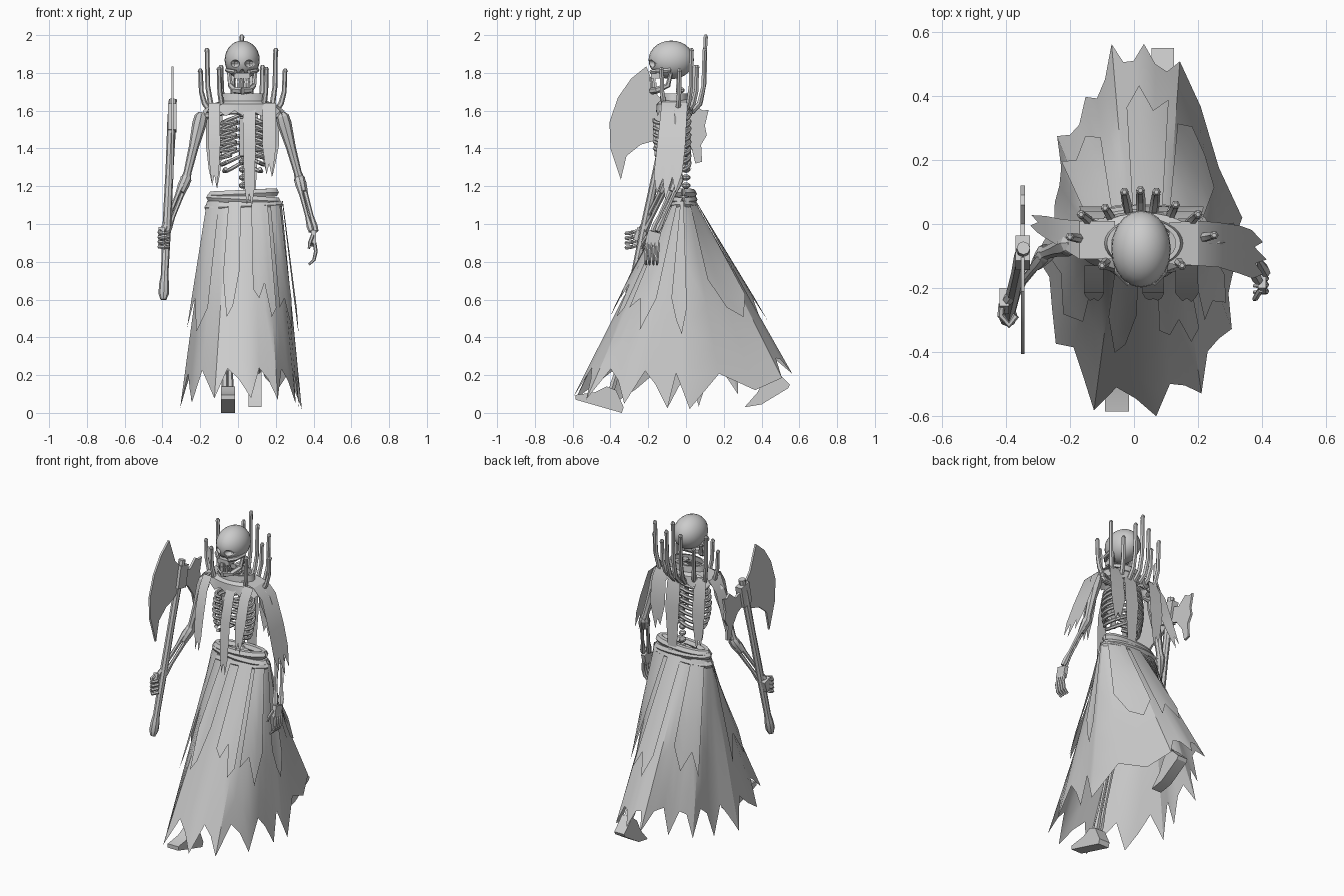
import bpy, bmesh, math
from math import sin, cos, pi, radians
from mathutils import Vector as V, Matrix

if "Cube" in bpy.data.objects:
    bpy.data.objects.remove(bpy.data.objects["Cube"])

grey = bpy.data.materials.new("plain_grey")
grey.use_nodes = True
grey.diffuse_color = (0.6, 0.6, 0.6, 1)
grey.node_tree.nodes["Principled BSDF"].inputs["Base Color"].default_value = (0.6, 0.6, 0.6, 1)


def add(name, bm):
    bmesh.ops.recalc_face_normals(bm, faces=bm.faces)
    mesh = bpy.data.meshes.new(name)
    bm.to_mesh(mesh)
    bm.free()
    mesh.materials.append(grey)
    ob = bpy.data.objects.new(name, mesh)
    bpy.context.collection.objects.link(ob)
    bpy.ops.object.select_all(action="DESELECT")
    ob.select_set(True)
    bpy.context.view_layer.objects.active = ob
    bpy.ops.object.shade_smooth_by_angle(angle=radians(30))
    return ob


def sheet(name, rows, closed=False, caps=False):
    bm = bmesh.new()
    grid = [[bm.verts.new(p) for p in row] for row in rows]
    n = len(rows[0])
    for a, b in zip(grid, grid[1:]):
        for j in range(n if closed else n - 1):
            k = (j + 1) % n
            bm.faces.new((a[j], a[k], b[k], b[j]))
    if caps:
        bm.faces.new(grid[0])
        bm.faces.new(grid[-1])
    return add(name, bm)


def tube(name, pts, radii, ref=(0, 1, 0), sides=6):
    pts = [V(p) for p in pts]
    rows = []
    for i, p in enumerate(pts):
        t = (pts[min(i + 1, len(pts) - 1)] - pts[max(i - 1, 0)]).normalized()
        u = t.cross(V(ref)).normalized()
        w = t.cross(u)
        r = radii[i] if isinstance(radii, (list, tuple)) else radii
        rows.append([p + (u * cos(a) + w * sin(a)) * r
                     for a in (2 * pi * k / sides for k in range(sides))])
    return sheet(name, rows, True, True)


def bone(name, a, b, r):
    a, b = V(a), V(b)
    return tube(name, [a.lerp(b, t) for t in (0, .1, .3, .7, .9, 1)],
                [r * k for k in (1, 1.2, .75, .65, 1.1, .9)])


def ball(name, c, s, seg=12, rings=8):
    bm = bmesh.new()
    bmesh.ops.create_uvsphere(bm, u_segments=seg, v_segments=rings, radius=1,
                              matrix=Matrix.Translation(c) @ Matrix.Diagonal((*s, 1)))
    return add(name, bm)


def box(name, c, s, tilt=0):
    bm = bmesh.new()
    bmesh.ops.create_cube(bm, size=1, matrix=Matrix.Translation(c)
                          @ Matrix.Rotation(radians(tilt), 4, "X") @ Matrix.Diagonal((*s, 1)))
    return add(name, bm)


def plate(name, outline, x, thick):
    bm = bmesh.new()
    f = bm.faces.new([bm.verts.new((x - thick / 2, y, z)) for y, z in outline])
    out = bmesh.ops.extrude_face_region(bm, geom=[f])["geom"]
    bmesh.ops.translate(bm, vec=(thick, 0, 0), verts=[g for g in out if isinstance(g, bmesh.types.BMVert)])
    return add(name, bm)


def strip(name, path, widths, side, teeth):
    # Hanging cloth with a ragged lower edge
    path, side, n = [V(p) for p in path], V(side), len(teeth)
    rows = [[p + side * w * (j / (n - 1) - .5) for j in range(n)] for p, w in zip(path, widths)]
    d = (path[-1] - path[-2]).normalized()
    rows[-1] = [p + d * t for p, t in zip(rows[-1], teeth)]
    return sheet(name, rows)


# Skirt: flat panels spreading from an oval waist to an angular ground plan
plan = [V((x, y, 0)) for x, y in (
    (-.31, -.1), (-.25, -.39), (-.13, -.62), (.07, -.64), (.215, -.56), (.31, -.34), (.325, -.1),
    (.34, .02), (.15, .6), (.03, .68), (-.08, .68), (-.16, .45), (-.25, .3), (-.25, .07))]
WAIST = 1.12


def skirt_point(u, z, off=0):
    k = int(u) % len(plan)
    low = plan[k].lerp(plan[(k + 1) % len(plan)], u - int(u))
    a = math.atan2(low.y / .63, (low.x - .03) / .31)
    top = V((.035 + .195 * cos(a), -.015 + .06 * sin(a), WAIST))
    return top.lerp(low, 1 - z / WAIST) + V((cos(a), sin(a), .3)) * off


def hem(i):
    y = plan[i // 3 % len(plan)].y
    lift = .17 * max(0, y / .6) + .06 * max(0, -y / .6)
    return .015 + lift + (0, .19 - lift * .5, .1)[i % 3]


def panel(name, us, zs, off, closed=False):
    sheet(name, [[skirt_point(u, WAIST + (z - WAIST) * s, off * (.3 + .7 * s)) for u, z in zip(us, zs)]
                 for s in (0, .3, .6, .85, 1)], closed)


count = 3 * len(plan)
panel("skirt", [i / 3 for i in range(count)], [hem(i) for i in range(count)], 0, True)

# Shorter ragged overlay panels
for label, start, end, ends in (("front_right", 2.1, 2.65, (.72, .5, .56, .75)),
                                ("front_left", 3.1, 4.1, (.65, .6, .68, .5, .55)),
                                ("left", 5.9, 7, (.6, .48, .41, .55)),
                                ("left_front", 4.3, 5.3, (.55, .6, .43, .6)),
                                ("right", .1, 1.5, (.44, .6, .42, .55)),
                                ("back", 8.3, 9.6, (.5, .6, .48, .6)),
                                ("back_left", 7.4, 8, (.7, .55, .5, .62)),
                                ("back_right", 10.6, 12, (.65, .5, .6, .45))):
    n = len(ends) - 1
    panel("skirt_panel_" + label, [start + (end - start) * j / n for j in range(n + 1)], ends, .025)

# Rolled waist bands
for i, (z, r, tilt) in enumerate(((1.095, .185, .008), (1.13, .175, -.01), (1.16, .165, .008))):
    ring = [(.03 + r * cos(a), -.015 + .3 * r * sin(a), z + tilt * cos(a))
            for a in (2 * pi * k / 20 for k in range(21))]
    tube("waist_band_%d" % i, ring, .024, (0, 0, 1))

# Spine and ribs
for i in range(15):
    ball("vertebra_%d" % i, (.025, .0 - .03 * (i > 12), 1.12 + .042 * i), (.022, .024, .017), 8, 5)
ball("pelvis", (.03, -.01, 1.1), (.14, .05, .07))
for i in range(8):
    z = 1.58 - .036 * i
    rx = .085 + .045 * sin(pi * (i + 2) / 10)
    stop = 165 if i < 5 else 150 - 18 * (i - 5)
    for s in (-1, 1):
        path = []
        for k in range(10):
            a = radians(90 - stop * k / 9)
            path.append((.025 + s * rx * cos(a), -.075 + .095 * sin(a), z - .05 * sin(pi * k / 12)))
        tube("rib_%d_%s" % (i, "left" if s > 0 else "right"), path, .0105, (0, 0, 1))
box("sternum", (.025, -.165, 1.46), (.035, .014, .2), 3)

# Skull with cut eye sockets and nose
skull = ball("skull", (.022, -.078, 1.869), (.093, .12, .102), 20, 14)
cutters = [ball("socket_cutter", (.022 + s * .04, -.2, 1.848), (.028, .05, .022)) for s in (-1, 1)]
cutters.append(ball("nose_cutter", (.022, -.19, 1.8), (.013, .05, .02)))
for c in cutters:
    m = skull.modifiers.new("cut", "BOOLEAN")
    m.operation, m.object = "DIFFERENCE", c
    bpy.context.view_layer.objects.active = skull
    bpy.ops.object.modifier_apply(modifier=m.name)
    bpy.data.objects.remove(c)
box("upper_jaw", (.022, -.15, 1.785), (.085, .07, .03))
for s in (-1, 1):
    tube("cheekbone", [(.022 + s * .035, -.185, 1.805), (.022 + s * .07, -.15, 1.81),
                       (.022 + s * .08, -.08, 1.815)], .012, (0, 0, 1))
    tube("jaw_side", [(.022 + s * .07, -.08, 1.8), (.022 + s * .062, -.095, 1.735),
                      (.022 + s * .042, -.15, 1.71), (.022, -.18, 1.705)], [.01, .014, .018, .02], (1, .2, .1))
for i in range(7):
    x = .022 + (i - 3) * .012
    y = -.186 + .0022 * (i - 3) ** 2
    box("upper_tooth", (x, y, 1.767), (.009, .012, .024))
    box("lower_tooth", (x, y + .004, 1.736), (.009, .012, .028))


# Collar and shoulder mantle
def oval(rx, ry, z, rag=0, n=28):
    return [V((.03 + rx * cos(a), -.06 + ry * sin(a), z - rag * (k % 2)))
            for k, a in ((k, 2 * pi * k / n) for k in range(n))]


sheet("collar", [oval(.1, .065, 1.69), oval(.115, .075, 1.69), oval(.125, .08, 1.64)], True)
sheet("mantle", [oval(.11, .075, 1.655), oval(.17, .095, 1.635), oval(.215, .1, 1.6, .03)], True)

# Tall curved spikes round the collar
for i, (x, y, z) in enumerate(((-.2, -.04, 1.81), (-.165, .03, 1.92), (-.09, .05, 1.83), (-.03, .1, 1.92),
                               (.02, .105, 1.99), (.07, .1, 1.92), (.13, .06, 1.83), (.2, .03, 1.92),
                               (.25, -.035, 1.81), (.15, -.13, 1.82), (-.1, -.13, 1.82))):
    b, e = V((.03 + (x - .03) * .75, -.06 + (y + .06) * .55, 1.59)), V((x, y, z))
    knee = V((x, y, 1.67))
    path = [b, b.lerp(knee, .6), knee.lerp(e, .3).lerp(b, .1), e.lerp(b, .03), e, e + V((0, 0, .012))]
    tube("spike_%d" % i, path, [.014, .015, .013, .012, .014, .007])

# Cloth strips over chest and back
for label, x, w, z in (("right", -.125, .06, 1.24), ("centre", .06, .065, 1.14), ("left", .165, .07, 1.3)):
    strip("chest_strip_" + label, [(x, -.13, 1.64), (x, -.175, 1.57), (x, -.215, 1.42), (x, -.235, z)],
          [w, w, w * 1.05, w * .8], (1, 0, 0), (-.06, .04, -.02, .05, -.04))
    strip("back_strip_" + label, [(x, .015, 1.64), (x, .04, 1.57), (x, .055, 1.42), (x, .052, z)],
          [w, w * 1.4, w * 1.5, w], (1, 0, 0), (-.05, .02, -.02, .05, -.03))

# Shoulder capes
strip("left_cape", [(.11, -.06, 1.66), (.2, -.06, 1.64), (.265, -.065, 1.58), (.33, -.08, 1.4), (.385, -.1, 1.22)],
      [.13, .14, .14, .15, .15], (0, 1, 0), (-.05, .06, -.02, .1, -.03, .06, -.06))
strip("right_cape", [(-.06, -.05, 1.66), (-.17, -.05, 1.635), (-.225, -.03, 1.57), (-.275, -.01, 1.42), (-.31, 0, 1.32)],
      [.12, .12, .09, .07, .05], (0, 1, 0), (-.03, .04, -.03, .03))


# Arms
def arm(side, shoulder, elbow, wrist):
    shoulder, elbow, wrist = V(shoulder), V(elbow), V(wrist)
    bone(side + "_clavicle", (.03, -.1, 1.6), shoulder, .016)
    tube(side + "_upper_arm", [shoulder.lerp(elbow, t) for t in (-.06, 0, .12, .5, .9, 1)],
         [.018, .035, .038, .026, .021, .026], sides=8)
    tube(side + "_elbow_cuff", [elbow.lerp(wrist, t) for t in (-.06, 0, .1, .25)], [.02, .03, .027, .02], sides=8)
    for k in (-1, 1):
        o = V((.012 * k, .012 * k, 0))
        bone(side + "_forearm_bone", elbow + o, wrist + o, .016)


arm("left", (.235, -.06, 1.57), (.325, -.04, 1.24), (.4, -.165, .96))
arm("right", (-.195, -.06, 1.57), (-.275, -.09, 1.24), (-.39, -.235, .95))

# Relaxed left hand
box("left_palm", (.4, -.175, .925), (.025, .07, .07), -15)
for i in range(4):
    y = -.145 - .02 * i
    tube("left_finger", [(.405, y, .9), (.412, y - .005, .855), (.402, y - .008, .81), (.375, y - .008, .785)],
         [.01, .01, .009, .006])
tube("left_thumb", [(.395, -.205, .94), (.38, -.23, .9), (.375, -.235, .87)], [.01, .01, .006])

# Right hand gripping the weapon
box("right_palm", (-.405, -.24, .94), (.03, .06, .07), -20)
for i in range(4):
    z = .965 - .025 * i
    tube("right_finger", [(-.412, -.25, z), (-.416, -.285, z - .01), (-.39, -.315, z - .015),
                          (-.368, -.285, z - .01)], .011, (0, 0, 1))

# Axe
grip, tip = V((-.395, -.3, .6)), V((-.345, -.075, 1.66))
tube("axe_handle", [grip.lerp(tip, t) for t in (0, .03, .08, .12, .4, .65, .9, 1)],
     [.016, .028, .026, .02, .023, .021, .024, .021], sides=8)
box("axe_socket", (-.347, -.09, 1.56), (.045, .08, .14), -12)
plate("axe_blade", [(-.09, 1.62), (-.15, 1.68), (-.21, 1.835), (-.29, 1.77), (-.36, 1.67), (-.405, 1.54),
                    (-.4, 1.4), (-.345, 1.235), (-.315, 1.36), (-.24, 1.42), (-.17, 1.44), (-.1, 1.5)], -.347, .012)
plate("axe_back_blade", [(-.08, 1.6), (0, 1.57), (.06, 1.62), (.09, 1.6), (.12, 1.605), (.1, 1.52), (.11, 1.47),
                         (.08, 1.42), (.085, 1.33), (.05, 1.32), (.03, 1.4), (-.02, 1.47), (-.09, 1.5)], -.347, .014)

# Legs: right strides forward, left trails behind
for side, hip, knee, ankle in (("right", (-.05, -.01, 1.08), (-.06, -.25, .62), (-.055, -.4, .1)),
                               ("left", (.11, -.01, 1.08), (.1, .1, .6), (.09, .47, .2))):
    bone(side + "_thigh", hip, knee, .03)
    ball(side + "_knee", knee, (.032, .032, .035), 8, 6)
    for k in (-1, 1):
        o = V((.014 * k, 0, 0))
        bone(side + "_shin_bone", V(knee) + o, V(ankle) + o, .017)
plate("right_foot", [(-.585, .07), (-.585, .095), (-.48, .11), (-.42, .14), (-.37, .12), (-.33, .03), (-.34, 0)],
      -.053, .075)
plate("left_foot", [(.31, .03), (.38, .11), (.42, .19), (.47, .23), (.55, .15), (.54, .13), (.4, .045)], .09, .07)
